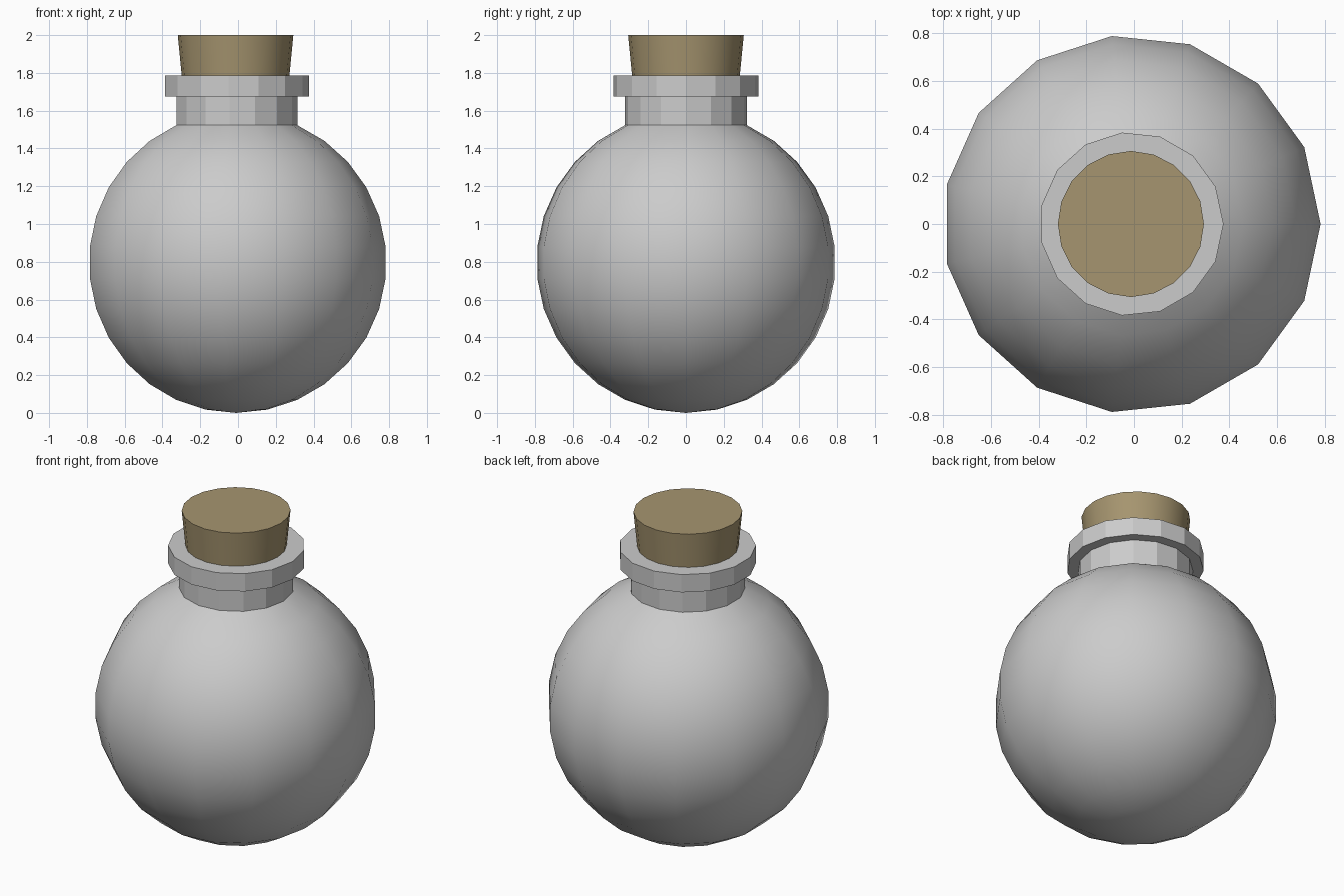
import bpy
import bmesh
import math

if "Cube" in bpy.data.objects:
    bpy.data.objects.remove(bpy.data.objects["Cube"])


def lathe(name, profile, sides, centre_x, smooth_bands):
    """Revolve (radius, z) points about z; zero radius makes a pole."""
    bm = bmesh.new()
    rings = []
    for r, z in profile:
        if r < 1e-6:
            rings.append([bm.verts.new((0, 0, z))] * sides)
        else:
            rings.append([bm.verts.new((r * math.cos(math.tau * i / sides),
                                        r * math.sin(math.tau * i / sides), z))
                          for i in range(sides)])
    for band, (a, b) in enumerate(zip(rings, rings[1:])):
        for i in range(sides):
            j = (i + 1) % sides
            corners = list(dict.fromkeys((a[i], a[j], b[j], b[i])))
            bm.faces.new(corners).smooth = band in smooth_bands
    # Flat caps on open ends
    for ring in (rings[0], rings[-1]):
        if ring[0] is not ring[1]:
            bm.faces.new(ring)
    bmesh.ops.recalc_face_normals(bm, faces=bm.faces)
    # Keep borders between smooth and flat bands crisp
    for e in bm.edges:
        e.smooth = all(f.smooth for f in e.link_faces)
    mesh = bpy.data.meshes.new(name)
    bm.to_mesh(mesh)
    bm.free()
    obj = bpy.data.objects.new(name, mesh)
    obj.location.x = centre_x
    bpy.context.collection.objects.link(obj)
    return obj


# Flask: round body (15 x 15 sphere cut at the neck), neck and lip
R = 0.796
STEPS = 15
sphere = [(R * math.sin(math.pi * k / STEPS), R - R * math.cos(math.pi * k / STEPS))
          for k in range(STEPS - 1)]
neck_r = sphere[-1][0]
neck = [(neck_r, 1.675), (0.385, 1.675), (0.385, 1.785)]
lathe("flask", sphere + neck, 15, -0.01, range(len(sphere) - 1))

# Tapered cork stopper
cork = lathe("cork", [(0.267, 1.6), (0.306, 2.0)], 20, -0.013, {0})
mat = bpy.data.materials.new("cork_brown")
mat.diffuse_color = (0.38, 0.3, 0.16, 1)
mat.use_nodes = True
mat.node_tree.nodes["Principled BSDF"].inputs["Base Color"].default_value = mat.diffuse_color
cork.data.materials.append(mat)
